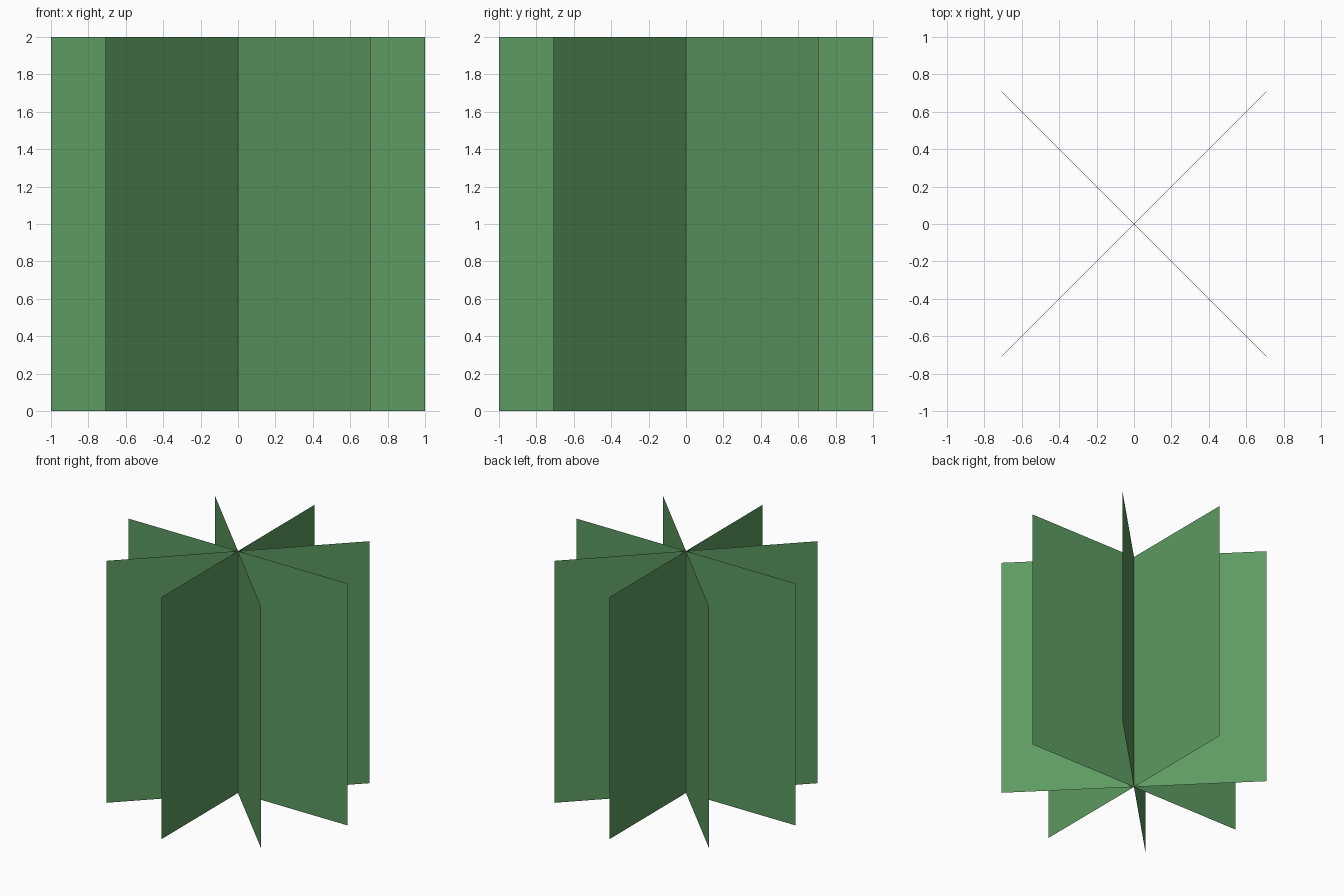
import bpy
import math

if "Cube" in bpy.data.objects:
    bpy.data.objects.remove(bpy.data.objects["Cube"])

# Single leaf-green colour
green = bpy.data.materials.new("leaf_green")
green.diffuse_color = (0.11, 0.325, 0.12, 1.0)
green.use_nodes = True
green.node_tree.nodes["Principled BSDF"].inputs["Base Color"].default_value = green.diffuse_color

SIZE = 2.0    # width and height of every card
COUNT = 4     # crossed cards, evenly turned about z


def foliage_card(index):
    """Upright square sheet through the z axis, standing on z = 0."""
    bpy.ops.mesh.primitive_plane_add(
        size=SIZE,
        location=(0, 0, SIZE / 2),
        rotation=(math.pi / 2, 0, index * math.pi / COUNT),
    )
    card = bpy.context.object
    card.name = f"foliage_card_{index + 1}"
    card.data.materials.append(green)


# Four crossed cards form the eight-armed star
for i in range(COUNT):
    foliage_card(i)
